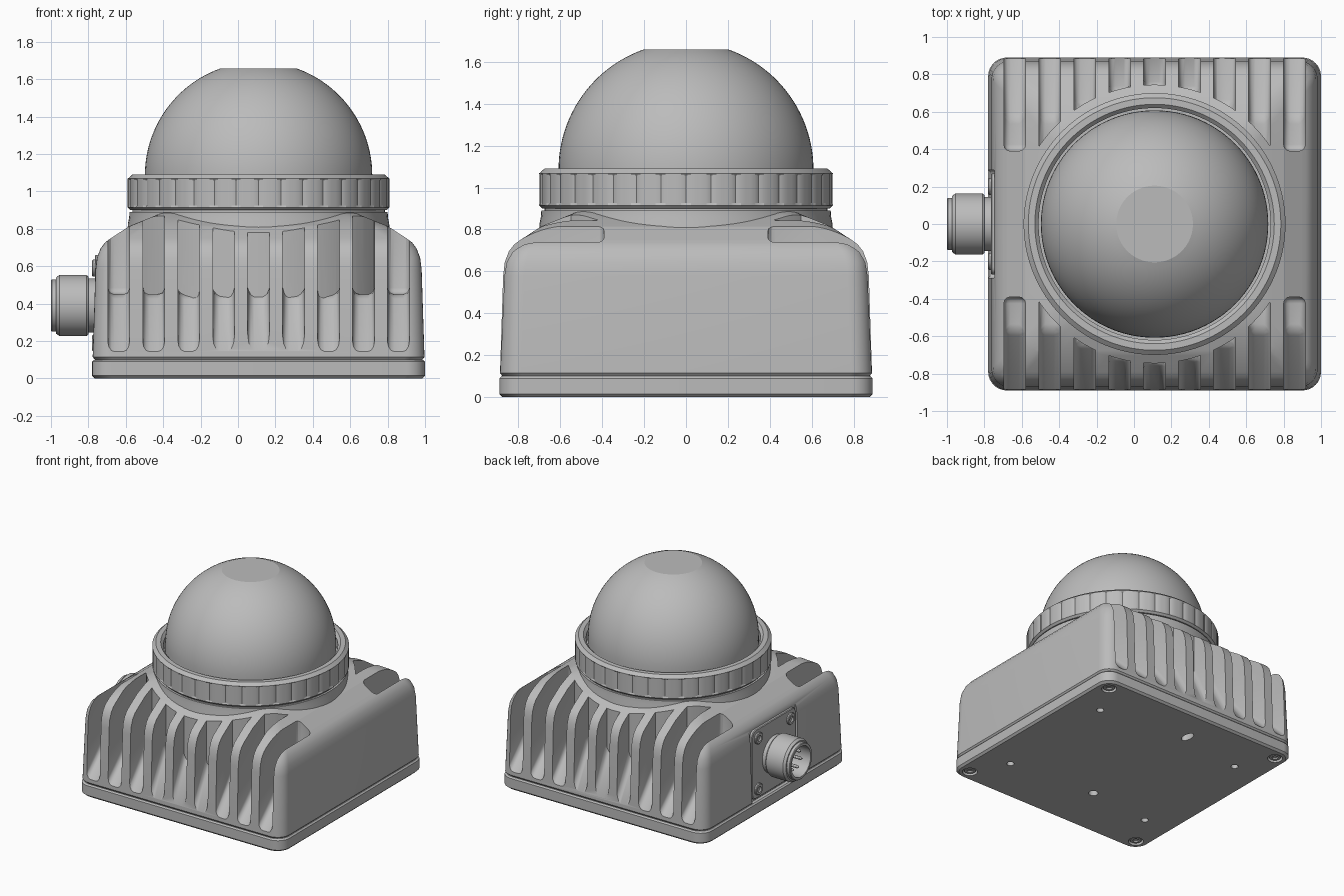
import bpy
import bmesh
from math import pi, sin, cos, sqrt, asin, radians
from mathutils import Matrix, Vector

if "Cube" in bpy.data.objects:
    bpy.data.objects.remove(bpy.data.objects["Cube"])

CX = 0.11          # housing centre along x
SIDE = Matrix.Translation((-0.765, 0, 0.39)) @ Matrix.Rotation(-pi / 2, 4, 'Y')
UNDER = Matrix.Translation((CX, 0, 0)) @ Matrix.Rotation(pi, 4, 'X')
UP = Matrix.Translation((CX, 0, 0))

grey = bpy.data.materials.new("light_grey")
grey.use_nodes = True
COLOUR = (0.5, 0.5, 0.5, 1)
grey.diffuse_color = COLOUR
grey.node_tree.nodes["Principled BSDF"].inputs["Base Color"].default_value = COLOUR


def finish(name, bm):
    bmesh.ops.recalc_face_normals(bm, faces=bm.faces)
    mesh = bpy.data.meshes.new(name)
    bm.to_mesh(mesh)
    bm.free()
    mesh.materials.append(grey)
    obj = bpy.data.objects.new(name, mesh)
    bpy.context.collection.objects.link(obj)
    return obj


def skin(bm, rings, matrix):
    """Bridge rings of points and cap both ends."""
    loops = [[bm.verts.new(matrix @ Vector(p)) for p in ring] for ring in rings]
    for a, b in zip(loops, loops[1:]):
        for i in range(len(a)):
            j = (i + 1) % len(a)
            bm.faces.new((a[i], a[j], b[j], b[i]))
    bm.faces.new(loops[0][::-1])
    bm.faces.new(loops[-1])


def circle(r, z, x=0, y=0, n=48):
    return [(x + r * cos(2 * pi * i / n), y + r * sin(2 * pi * i / n), z) for i in range(n)]


def rounded_square(h, z, r=0.1, n=8):
    pts = []
    for q in range(4):
        sx, sy = ((1, 1), (-1, 1), (-1, -1), (1, -1))[q]
        for i in range(n + 1):
            a = (q + i / n) * pi / 2
            pts.append((sx * (h - r) + r * cos(a), sy * (h - r) + r * sin(a), z))
    return pts


def lathe(bm, profile, matrix, x=0, y=0, n=48):
    skin(bm, [circle(r, z, x, y, n) for r, z in profile], matrix)


def cut(target, cutter):
    mod = target.modifiers.new("cut", 'BOOLEAN')
    mod.operation = 'DIFFERENCE'
    mod.solver = 'EXACT'
    mod.object = cutter
    bpy.context.view_layer.objects.active = target
    bpy.ops.object.modifier_apply(modifier=mod.name)
    bpy.data.objects.remove(cutter)


def smooth(obj, angle=30):
    bpy.ops.object.select_all(action='DESELECT')
    obj.select_set(True)
    bpy.context.view_layer.objects.active = obj
    bpy.ops.object.shade_smooth_by_angle(angle=radians(angle))


# Housing: drafted rounded block with a sloping shoulder
bm = bmesh.new()
skin(bm, [rounded_square(h, z) for h, z in (
    (0.875, 0.1), (0.887, 0.115), (0.872, 0.58), (0.864, 0.645), (0.845, 0.695),
    (0.82, 0.728), (0.79, 0.75), (0.69, 0.815), (0.48, 0.9))], UP)
housing = finish("housing", bm)

# Cooling slots on the front and back, stopped by a round core
bm = bmesh.new()
for side in (-1, 1):
    for k in range(-4, 5):
        dx = 0.187 * k
        knee = max(0.57, sqrt(max(0, 0.745 ** 2 - dx ** 2)))
        slope = 0.31 / (0.89 - knee)
        outline = ((1, 0.14 - 0.11 * slope), (knee, 0.45), (0.39, 0.45), (0.39, 1.1), (1, 1.1))
        prism = bmesh.new()
        skin(prism, [[(x, side * y, z) for y, z in outline]
                     for x in (dx - 0.058, dx + 0.058)], UP)
        bmesh.ops.recalc_face_normals(prism, faces=prism.faces)
        edges = [e for e in prism.edges
                 if all(abs(v.co.y) < 0.95 for v in e.verts)
                 or abs(e.verts[0].co.z - e.verts[1].co.z) > 0.2 and min(v.co.z for v in e.verts) < 0.4]
        bmesh.ops.bevel(prism, geom=edges, offset=0.035, segments=3,
                        profile=0.5, affect='EDGES')
        temp = bpy.data.meshes.new("temp")
        prism.to_mesh(temp)
        prism.free()
        bm.from_mesh(temp)
        bpy.data.meshes.remove(temp)
slots = finish("slot_cutter", bm)
bm = bmesh.new()
lathe(bm, ((0.745, -0.5), (0.745, 1.5)), UP, n=96)
cut(slots, finish("core_cutter", bm))
cut(housing, slots)

# Recess for the connector flange
bm = bmesh.new()
skin(bm, [rounded_square(0.29, z, 0.03, 4) for z in (-0.02, 0.3)], SIDE)
cut(housing, finish("recess_cutter", bm))
smooth(housing)

# Base plate with screw pockets and mounting holes
bm = bmesh.new()
skin(bm, [rounded_square(h, z) for h, z in (
    (0.875, 0), (0.89, 0.015), (0.89, 0.09), (0.88, 0.1))], UP)
base = finish("base_plate", bm)
bm = bmesh.new()
corners = [(sx, sy) for sx in (-1, 1) for sy in (-1, 1)]
for sx, sy in corners:
    lathe(bm, ((0.055, -0.03), (0.055, 0.1)), UNDER, sx * 0.79, sy * 0.79, 32)
    lathe(bm, ((0.027, -0.06), (0.027, 0.1)), UNDER, sx * 0.64, sy * 0.51, 24)
lathe(bm, ((0.035, -0.06), (0.035, 0.1)), UNDER, -0.1, 0.45, 24)
key = [[(x * 0.8 - 0.1, y * 1.5 - 0.62, z) for x, y, z in circle(0.04, 0, n=24)] for z in (0, 1)]
skin(bm, [[(x, y, z) for x, y, _ in ring] for ring, z in zip(key, (-0.06, 0.1))], UNDER)
cut(base, finish("hole_cutter", bm))
smooth(base)

# Screws under the base and on the connector flange
HEAD = ((0.045, -0.01), (0.045, 0.01), (0.04, 0.015), (0.022, 0.015), (0.022, 0.003))
bm = bmesh.new()
for sx, sy in corners:
    lathe(bm, [(r, z - 0.022) for r, z in HEAD], UNDER, sx * 0.79, sy * 0.79, 24)
smooth(finish("base_screws", bm))
bm = bmesh.new()
for sx, sy in corners:
    lathe(bm, HEAD, SIDE, sx * 0.2, sy * 0.2, 24)
smooth(finish("flange_screws", bm))

# Connector: flange, hollow barrel and pins
bm = bmesh.new()
skin(bm, [rounded_square(h, z, 0.04, 4) for h, z in (
    (0.27, -0.03), (0.27, -0.005), (0.265, 0))], SIDE)
smooth(finish("connector_flange", bm))
bm = bmesh.new()
lathe(bm, ((0.145, -0.02), (0.145, 0.035), (0.155, 0.035), (0.163, 0.045), (0.163, 0.19),
           (0.15, 0.208), (0.14, 0.208), (0.14, 0.23), (0.135, 0.235),
           (0.118, 0.235), (0.118, 0.08)), SIDE)
smooth(finish("connector_barrel", bm))
bm = bmesh.new()
for i in range(7):
    a = 2 * pi * i / 7
    lathe(bm, ((0.012, 0.07), (0.012, 0.18), (0.006, 0.19)), SIDE,
          0.075 * cos(a), 0.075 * sin(a), 12)
smooth(finish("connector_pins", bm))

# Neck under the clamp ring
bm = bmesh.new()
lathe(bm, ((0.705, 0.75), (0.698, 0.83), (0.692, 0.86), (0.69, 0.89), (0.675, 0.89),
           (0.675, 0.92)), UP, n=96)
smooth(finish("neck", bm))


# Clamp ring with shallow grip notches
def grip(r, z, notched):
    n = 180
    return [((r - 0.01 * (notched and i % 5 == 0)) * cos(2 * pi * i / n),
             (r - 0.01 * (notched and i % 5 == 0)) * sin(2 * pi * i / n), z) for i in range(n)]


bm = bmesh.new()
skin(bm, [grip(*level) for level in (
    (0.6, 0.9, False), (0.685, 0.9, False), (0.7, 0.915, False), (0.7, 0.925, True),
    (0.7, 1.06, True), (0.7, 1.068, False), (0.675, 1.09, False), (0.64, 1.09, False),
    (0.62, 1.07, False), (0.62, 1.0, False))], UP)
smooth(finish("clamp_ring", bm), 25)

# Dome with a flat top
bm = bmesh.new()
R, top = 0.608, pi / 2 - asin(0.205 / 0.608)
lathe(bm, [(R, 0.98)] + [(R * cos(top * i / 24), 1.085 + R * sin(top * i / 24))
                         for i in range(25)], UP, n=96)
smooth(finish("dome", bm), 15)
